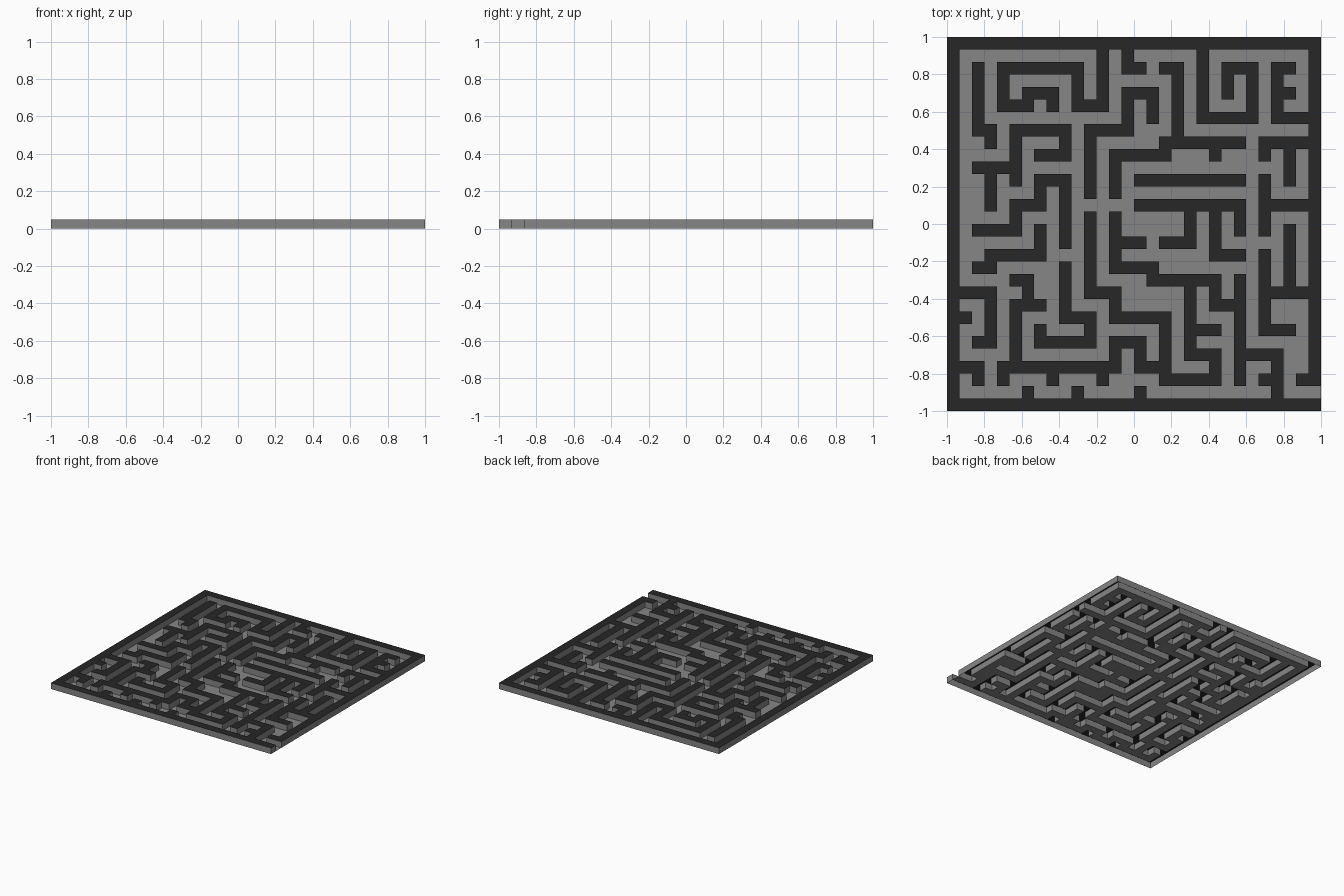
import bpy, bmesh

if "Cube" in bpy.data.objects:
    bpy.data.objects.remove(bpy.data.objects["Cube"])

N = 30                # cells along each side
STEP = 2 / N
HEIGHT = 0.05
cells = set()         # cells covered by walls: (column from left, row from back)


def wall(*path):
    """Lay a one-cell-wide wall along a path of straight runs."""
    for (c0, r0), (c1, r1) in zip(path, path[1:]):
        for c in range(min(c0, c1), max(c0, c1) + 1):
            for r in range(min(r0, r1), max(r0, r1) + 1):
                cells.add((c, r))


def stubs(columns, r0, r1):
    """Short walls repeated at several columns."""
    for c in columns:
        wall((c, r0), (c, r1))


# outer wall with the exit gap at the front right
wall((28, 27), (29, 27), (29, 0), (0, 0), (0, 29), (29, 29))

# back left: spiral and hooks
wall((12, 1), (12, 5), (10, 5), (10, 2), (4, 2), (4, 5), (6, 5), (6, 4), (8, 4), (8, 5))
wall((2, 2), (2, 7), (3, 7), (3, 8))
wall((2, 10), (5, 10))
wall((3, 10), (3, 13))
wall((5, 11), (5, 7), (9, 7), (9, 9), (7, 9))

# back middle
wall((14, 0), (14, 2), (15, 2))
wall((16, 6), (16, 4), (14, 4), (14, 7), (11, 7), (11, 12))
wall((17, 2), (18, 2), (18, 8))
wall((13, 12), (13, 9), (17, 9), (17, 8), (23, 8))
wall((21, 8), (21, 9))

# back right: spiral and comb
wall((20, 0), (20, 6), (24, 6), (24, 2), (22, 2), (22, 4))
wall((27, 2), (26, 2), (26, 6), (29, 6))
wall((26, 4), (27, 4))
wall((25, 9), (25, 8), (29, 8))
wall((27, 8), (27, 11))

# centre right: long bars and hooks
wall((25, 11), (25, 15))
wall((25, 13), (29, 13))
wall((15, 11), (23, 11))
wall((23, 15), (23, 13), (15, 13))
wall((19, 13), (19, 16), (17, 16))
wall((21, 13), (21, 17), (23, 17))
wall((25, 17), (25, 20), (29, 20))
wall((27, 15), (27, 20))

# centre left
wall((9, 16), (9, 11), (7, 11), (7, 13), (5, 13), (5, 15), (2, 15))
wall((7, 15), (7, 17), (3, 17), (3, 18), (2, 18))

# centre front: staircase walls
wall((13, 14), (13, 18), (16, 18), (16, 19), (21, 19), (21, 21), (23, 21))
wall((13, 16), (15, 16))
wall((11, 14), (11, 20), (13, 20), (13, 22), (17, 22), (17, 27), (21, 27), (21, 25), (19, 25), (19, 19))
wall((19, 23), (21, 23))
wall((13, 26), (13, 24), (15, 24), (15, 26), (17, 26))

# front left
wall((0, 20), (3, 20), (3, 24), (2, 24))
wall((0, 22), (1, 22))
wall((5, 19), (6, 19), (6, 21))
wall((7, 21), (5, 21), (5, 26))
wall((9, 18), (9, 22), (11, 22), (11, 24), (7, 24), (7, 23))
wall((0, 26), (2, 26))
wall((4, 26), (13, 26))
stubs((2, 4, 8, 12), 26, 27)
stubs((6, 10, 15), 28, 29)

# front right
wall((23, 19), (23, 27))
wall((23, 25), (26, 25), (26, 29))
wall((25, 20), (25, 23), (27, 23))
wall((25, 27), (26, 27))


def face(bm, points, mat=0):
    verts = [bm.verts.new((x * STEP - 1, 1 - y * STEP, z)) for x, y, z in points]
    bm.faces.new(verts).material_index = mat


bm = bmesh.new()
for r in range(N):
    for c in range(N):
        solid = (c, r) in cells
        z = HEIGHT if solid else 0
        # path floor or dark wall top (walls stay open underneath)
        ring = [(c, r + 1), (c + 1, r + 1), (c + 1, r), (c, r)]
        face(bm, [(x, y, z) for x, y in ring], int(solid))
        # wall sides wherever a wall meets a path or the outside
        if solid:
            for k, (dc, dr) in enumerate([(0, 1), (1, 0), (0, -1), (-1, 0)]):
                if (c + dc, r + dr) not in cells:
                    (ax, ay), (bx, by) = ring[k], ring[(k + 1) % 4]
                    face(bm, [(ax, ay, 0), (bx, by, 0), (bx, by, HEIGHT), (ax, ay, HEIGHT)])
bmesh.ops.remove_doubles(bm, verts=bm.verts, dist=0.001)

mesh = bpy.data.meshes.new("maze")
bm.to_mesh(mesh)
bm.free()

# mid grey floor and sides, near-black wall tops
for name, shade in (("grey_base", 0.238), ("dark_top", 0.02)):
    mat = bpy.data.materials.new(name)
    mat.diffuse_color = (shade, shade, shade, 1)
    mat.use_nodes = True
    mat.node_tree.nodes["Principled BSDF"].inputs["Base Color"].default_value = mat.diffuse_color
    mesh.materials.append(mat)

maze = bpy.data.objects.new("maze", mesh)
bpy.context.collection.objects.link(maze)
